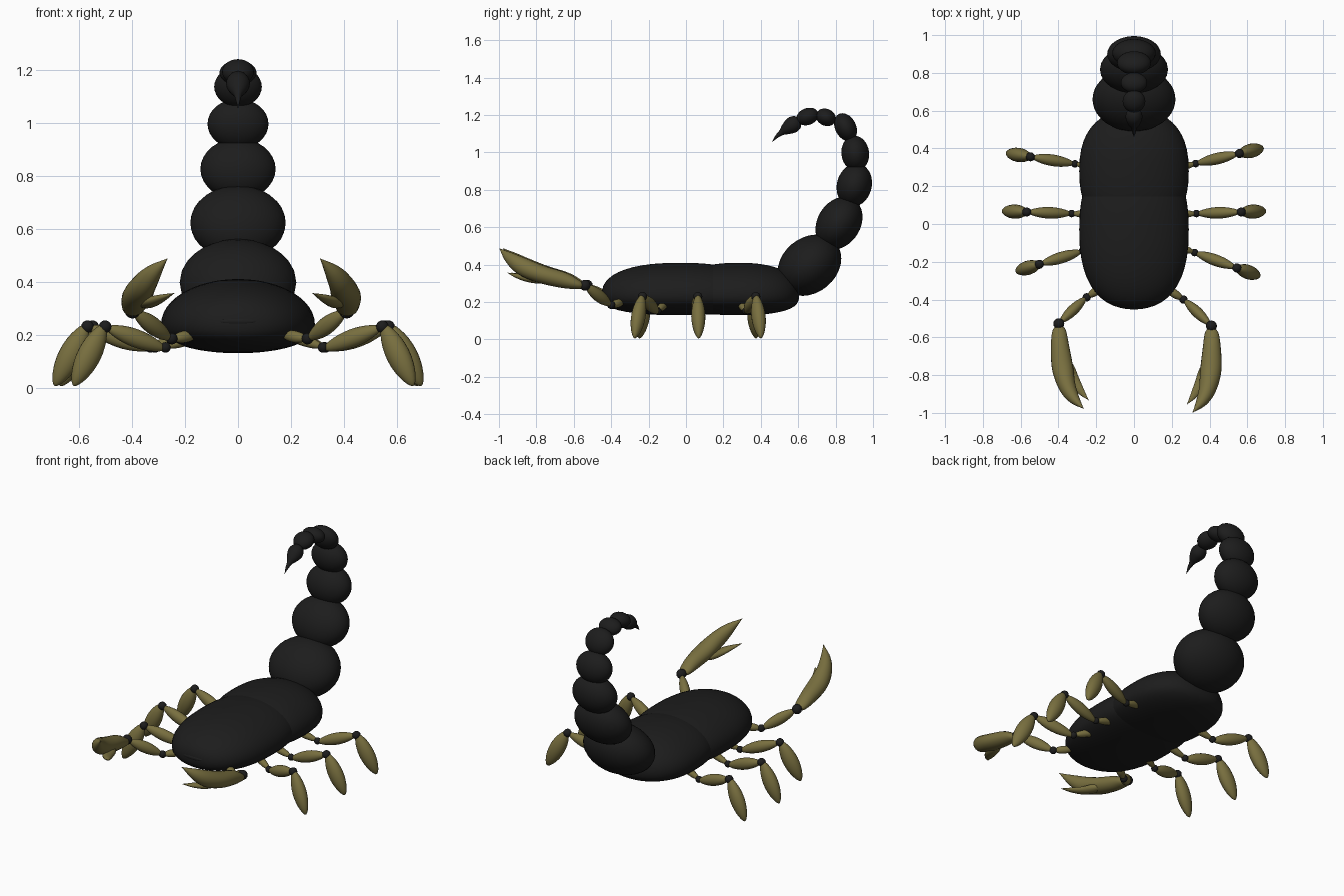
import bpy, bmesh, math
from mathutils import Vector, Matrix

if "Cube" in bpy.data.objects:
    bpy.data.objects.remove(bpy.data.objects["Cube"])


def material(name, color):
    m = bpy.data.materials.new(name)
    m.diffuse_color = (*color, 1)
    m.use_nodes = True
    m.node_tree.nodes["Principled BSDF"].inputs["Base Color"].default_value = m.diffuse_color
    return m


BLACK = material("black_shell", (0.012, 0.012, 0.012))
OLIVE = material("olive_shell", (0.19, 0.16, 0.05))


def finish(name, bm, mat):
    bmesh.ops.recalc_face_normals(bm, faces=bm.faces[:])
    for f in bm.faces:
        f.smooth = True
    me = bpy.data.meshes.new(name)
    bm.to_mesh(me)
    bm.free()
    me.materials.append(mat)
    ob = bpy.data.objects.new(name, me)
    bpy.context.collection.objects.link(ob)
    return ob


def ellipsoid(name, loc, radii, tilt=0, mat=BLACK, seg=32, shape=None):
    bm = bmesh.new()
    bmesh.ops.create_uvsphere(bm, u_segments=seg, v_segments=seg // 2, radius=1)
    if shape:
        for v in bm.verts:
            v.co = shape(v.co)
    bm.transform(Matrix.Translation(loc) @ Matrix.Rotation(math.radians(tilt), 4, 'X')
                 @ Matrix.Diagonal((*radii, 1)))
    return finish(name, bm, mat)


def loft(name, rows, mat, sides=20):
    """Tube through rows of (centre, side radius, up radius)."""
    bm = bmesh.new()
    rings = []
    for i, (p, a, b) in enumerate(rows):
        t = (rows[min(i + 1, len(rows) - 1)][0] - rows[max(i - 1, 0)][0]).normalized()
        s = t.cross(Vector((0, 0, 1))).normalized()
        u = s.cross(t)
        rings.append([bm.verts.new(p + s * a * math.cos(k * math.tau / sides)
                                   + u * b * math.sin(k * math.tau / sides)) for k in range(sides)])
    for r, q in zip(rings, rings[1:]):
        for k in range(sides):
            bm.faces.new((r[k], r[(k + 1) % sides], q[(k + 1) % sides], q[k]))
    bm.faces.new(rings[0])
    bm.faces.new(rings[-1])
    return finish(name, bm, mat)


def spindle(name, a, b, rs, ru, power=0.6):
    a, b = Vector(a), Vector(b)
    rows = []
    for i in range(17):
        t = (1 - math.cos(math.pi * i / 16)) / 2
        w = max(math.sin(math.pi * t), 0.0) ** power + 0.02
        rows.append((a.lerp(b, t), rs * w, ru * w))
    return loft(name, rows, OLIVE)


def smooth_rows(pts, steps=5):
    """Catmull-Rom through (x, y, z, side radius, up radius)."""
    pts = [Vector(p) for p in pts]
    ext = [pts[0]] + pts + [pts[-1]]
    out = []
    for i in range(len(pts) - 1):
        p0, p1, p2, p3 = ext[i:i + 4]
        for k in range(steps + (i == len(pts) - 2)):
            t = k / steps
            v = 0.5 * (2 * p1 + (p2 - p0) * t + (2 * p0 - 5 * p1 + 4 * p2 - p3) * t * t
                       + (3 * p1 - p0 - 3 * p2 + p3) * t ** 3)
            out.append((Vector(v[:3]), max(v[3], 0.001), max(v[4], 0.001)))
    return out


# Body: two overlapping shells, blunt ends and flat belly
def shell(c):
    r = min(math.hypot(c.x, c.z), 1)
    y = math.copysign((1 - r ** 2.4) ** (1 / 2.4), c.y) if abs(c.y) > 1e-4 else 0
    z = c.z * 0.17 if c.z > 0 else -0.11 * abs(c.z) ** 0.8
    return Vector((c.x, y, z))


ellipsoid("front_body", (0, -0.03, 0.24), (0.29, 0.42, 1), seg=48, shape=shell)
ellipsoid("rear_body", (0, 0.28, 0.24), (0.29, 0.325, 1), seg=48, shape=shell)
ellipsoid("mouth", (0, -0.44, 0.25), (0.07, 0.012, 0.014))

# Tail: y, z, half width, half length, half thickness, tilt
tail = [(0.66, 0.397, 0.22, 0.185, 0.147, 40), (0.818, 0.622, 0.18, 0.15, 0.115, 58),
        (0.90, 0.825, 0.142, 0.117, 0.093, 75), (0.905, 0.995, 0.115, 0.095, 0.074, 97),
        (0.853, 1.135, 0.09, 0.079, 0.056, 117), (0.748, 1.188, 0.07, 0.055, 0.045, 155),
        (0.65, 1.192, 0.06, 0.061, 0.045, 200)]
for i, (y, z, w, l, h, a) in enumerate(tail):
    ellipsoid(f"tail_segment_{i + 1}", (0, y, z), (w, l, h), a)
loft("stinger", smooth_rows([(0, 0.612, 1.172, 0, 0), (0, 0.598, 1.165, 0.033, 0.033),
                             (0, 0.568, 1.147, 0.045, 0.044), (0, 0.535, 1.125, 0.034, 0.032),
                             (0, 0.51, 1.106, 0.016, 0.016), (0, 0.485, 1.085, 0.009, 0.009),
                             (0, 0.46, 1.055, 0, 0)]), BLACK)

# Legs: name, side, base x, base y, swing angle
legs = [("front_right", 1, 0.18, -0.10, -20), ("front_left", -1, 0.13, -0.10, -17),
        ("middle_right", 1, 0.18, 0.05, 2), ("middle_left", -1, 0.18, 0.05, 2),
        ("rear_right", 1, 0.18, 0.286, 13), ("rear_left", -1, 0.165, 0.295, 9)]
for name, s, bx, by, ang in legs:
    c, n = math.cos(math.radians(ang)), math.sin(math.radians(ang))

    def at(r, z):
        return Vector((s * (bx + r * c), by + r * n, z))

    spindle(f"{name}_leg_upper", at(-0.01, 0.205), at(0.145, 0.155), 0.021, 0.021, 0.4)
    ellipsoid(f"{name}_leg_inner_joint", at(0.15, 0.152), (0.02,) * 3, seg=16)
    spindle(f"{name}_leg_middle", at(0.15, 0.145), at(0.385, 0.228), 0.03, 0.034)
    ellipsoid(f"{name}_leg_outer_joint", at(0.388, 0.23), (0.024,) * 3, seg=16)
    spindle(f"{name}_foot", at(0.39, 0.24), at(0.512, 0.007), 0.037, 0.045)

# Pincers: the left one is mirrored, nudged and swung inwards slightly
blade = [(0.412, -0.545, 0.288, 0.01, 0.01), (0.411, -0.575, 0.293, 0.035, 0.024),
         (0.412, -0.65, 0.316, 0.047, 0.042), (0.407, -0.77, 0.348, 0.056, 0.048),
         (0.39, -0.87, 0.388, 0.046, 0.048), (0.358, -0.94, 0.435, 0.03, 0.032),
         (0.31, -0.998, 0.487, 0, 0)]
finger = [(0.40, -0.70, 0.32, 0, 0), (0.378, -0.77, 0.322, 0.03, 0.022),
          (0.355, -0.84, 0.326, 0.032, 0.02), (0.318, -0.905, 0.341, 0.019, 0.012),
          (0.28, -0.955, 0.357, 0, 0)]
for side, s in (("right", 1), ("left", -1)):
    k = 0 if s > 0 else 0.012
    elbow = Vector((0.41, -0.54, 0.29))
    parts = [spindle(f"{side}_arm_base", (0.17, -0.34, 0.2), (0.255, -0.395, 0.185), 0.022, 0.022, 0.4),
             ellipsoid(f"{side}_arm_joint", (0.262, -0.40, 0.185), (0.022,) * 3, seg=16),
             spindle(f"{side}_arm", (0.265, -0.40, 0.183), (0.405, -0.535, 0.287), 0.028, 0.033),
             ellipsoid(f"{side}_wrist_joint", elbow, (0.029,) * 3, seg=16)]
    claw = [loft(f"{side}_claw", smooth_rows(blade), OLIVE),
            loft(f"{side}_claw_finger", smooth_rows(finger), OLIVE)]
    if s < 0:
        swing = (Matrix.Translation(elbow) @ Matrix.Rotation(math.radians(-4), 4, 'Z')
                 @ Matrix.Translation(-elbow))
        for ob in claw:
            ob.data.transform(swing)
        for ob in parts + claw:
            ob.data.transform(Matrix.Diagonal((-1, 1, 1, 1)) @ Matrix.Translation((-k, k, 0)))
            ob.data.flip_normals()
